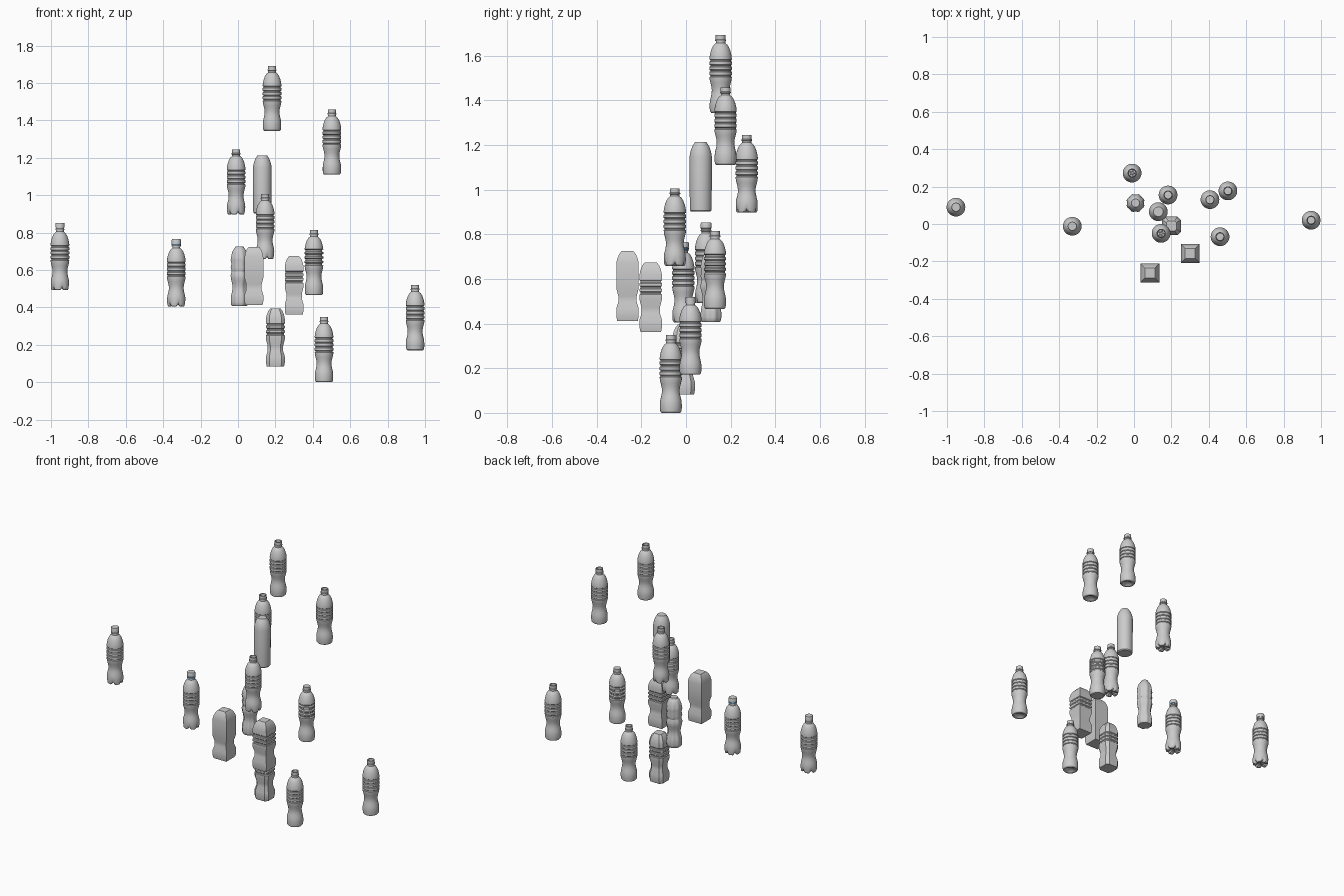
import bpy, bmesh
from math import pi, cos, sin, tan, radians

if "Cube" in bpy.data.objects:
    bpy.data.objects.remove(bpy.data.objects["Cube"])

R = 0.05  # body half width

# cross-sections: lists of unit (x, y) points
def circle(n):
    return [(cos(2*pi*i/n), sin(2*pi*i/n)) for i in range(n)]

def chamfered_square(c):
    k = 1 - c
    return [(1, -k), (1, k), (k, 1), (-k, 1), (-1, k), (-1, -k), (-k, -1), (k, -1)]

SQUARE = [(1, -1), (1, 1), (-1, 1), (-1, -1)]
ROUND = circle(40)

# profile parts: (radius, height)
BASE = [(0.042, 0.0), (0.047, 0.006), (0.049, 0.02)]
FOOT = [(0.049, 0.04), (0.0475, 0.056), (0.043, 0.074), (0.040, 0.09),
        (0.0395, 0.103), (0.0415, 0.118), (0.0455, 0.134), (0.049, 0.148)]
SHOULDER = [(0.05, 0.245), (0.048, 0.26), (0.044, 0.276), (0.038, 0.292), (0.030, 0.305)]


def grooves(z0, count, pitch, depth, width):
    pts = []
    for i in range(count):
        z = z0 + i*pitch
        pts += [(R, z - width), (R - depth, z - width*0.4),
                (R - depth, z + width*0.4), (R, z + width)]
    return pts


def loft(name, section, profile, loc, shape=None, angle=30, cap_top=True):
    """Skin a section along a profile; shape(x, y, z, i) can deform each point."""
    bm = bmesh.new()
    rings = []
    for r, z in profile:
        ring = []
        for i, (x, y) in enumerate(section):
            p = (x*r, y*r, z)
            ring.append(bm.verts.new(shape(*p, i) if shape else p))
        rings.append(ring)
    n = len(section)
    for a, b in zip(rings, rings[1:]):
        for i in range(n):
            j = (i + 1) % n
            bm.faces.new((a[i], a[j], b[j], b[i]))
    bm.faces.new(rings[0][::-1])
    if cap_top:
        bm.faces.new(rings[-1])
    me = bpy.data.meshes.new(name)
    bm.to_mesh(me)
    bm.free()
    ob = bpy.data.objects.new(name, me)
    bpy.context.collection.objects.link(ob)
    ob.location = loc
    bpy.ops.object.select_all(action='DESELECT')
    ob.select_set(True)
    bpy.context.view_layer.objects.active = ob
    bpy.ops.object.shade_smooth_by_angle(angle=radians(angle))
    return ob


def petal_base(x, y, z, i):
    """Raise the gaps between five feet at the bottom of the bottle."""
    if z < 0.03:
        gap = max(0, cos(5*2*pi*i/len(ROUND)))**2
        s = 1 - 0.16*gap*(1 - z/0.03)
        return (x*s, y*s, z + 0.012*gap*(1 - z/0.03))
    return (x, y, z)


def fluted(x, y, z, i):
    """Eight flutes fading out at the top."""
    fade = min(1, max(0, (0.31 - z)/0.04))
    s = 1 - fade*0.09*(0.5 + 0.5*cos(8*2*pi*i/len(ROUND)))
    return (x*s, y*s, z)


NECK = [(0.0225, 0.311), (0.021, 0.313), (0.021, 0.321), (0.0245, 0.322), (0.0245, 0.327),
        (0.022, 0.329), (0.022, 0.348)]


def bottle(name, loc, open_top=True, petals=True, dimple=True, bands=None, neck=NECK):
    """Round bottle with waist, ribs and neck; open ones get an inner wall."""
    bands = bands or grooves(0.165, 4, 0.023, 0.004, 0.005)
    prof = BASE + FOOT + bands + SHOULDER + neck
    if dimple:
        prof = [(0.006, 0.012), (0.02, 0.008), (0.03, 0.001)] + prof
    if open_top:
        inner = [(0.018, neck[-1][1]), (0.018, 0.312)]
        inner += [(r - 0.004, z - 0.002) for r, z in SHOULDER[::-1]]
        inner += [(r - 0.006, z) for r, z in FOOT[::-1]]
        inner += [(0.041, 0.02), (0.02, 0.016), (0.006, 0.018)]
        prof = prof + inner
    return loft(name, ROUND, prof, loc, petal_base if petals else None)


# --- simple bottle bodies without necks ---
loft("plain_round_body", circle(32),
     [(0.043, 0), (0.048, 0.006), (0.049, 0.02), (0.05, 0.245)] + SHOULDER[1:] + [(0.026, 0.312)],
     (0.13, 0.066, 0.901))

box_top = [(0.05, 0.258), (0.046, 0.278), (0.038, 0.298), (0.027, 0.312)]
box_foot = [(0.046, 0), (0.05, 0.02), (0.05, 0.055), (0.041, 0.085), (0.041, 0.11), (0.05, 0.145)]
loft("square_body", SQUARE, box_foot + box_top, (0.085, -0.262, 0.412), angle=20)

box_ribs = grooves(0.175, 3, 0.025, 0.004, 0.007)
loft("ribbed_square_body", SQUARE, box_foot + box_ribs + box_top, (0.30, -0.158, 0.362), angle=20)

loft("chamfered_body", chamfered_square(0.35), box_foot + box_ribs + box_top,
     (0.20, -0.01, 0.083), angle=20)

loft("fluted_body", ROUND,
     BASE + FOOT + [(0.05, 0.165), (0.044, 0.185), (0.05, 0.205), (0.045, 0.225)] + SHOULDER
     + [(0.024, 0.31), (0.022, 0.318)],
     (0.008, 0.112, 0.408), fluted)

# --- full bottles ---
bottle("deep_ribbed_bottle", (0.406, 0.13, 0.466), open_top=False, petals=False, dimple=False,
       bands=grooves(0.165, 4, 0.024, 0.006, 0.008))
bottle("petal_bottle_lower", (0.145, -0.05, 0.658))
bottle("petal_bottle_upper", (-0.01, 0.272, 0.897))
for i, loc in enumerate([(0.46, -0.068, 0.0), (0.947, 0.02, 0.171),
                         (0.502, 0.177, 1.110), (0.182, 0.155, 1.344)]):
    bottle(f"smooth_base_bottle_{i + 1}", loc, petals=False)

# --- capped bottles ---
blue = bpy.data.materials.new("blue")
blue.diffuse_color = (0.1, 0.4, 0.75, 1)
blue.use_nodes = True
blue.node_tree.nodes["Principled BSDF"].inputs["Base Color"].default_value = blue.diffuse_color
CAP = [(0.022, 0.334), (0.0245, 0.335), (0.0245, 0.356), (0.0225, 0.36)]
for side, loc in (("left", (-0.952, 0.09, 0.492)), ("middle", (-0.33, -0.012, 0.405))):
    bottle(f"capped_bottle_{side}", loc, open_top=False)
    loft(f"cap_{side}", ROUND, CAP, loc)
band = loft("cap_band", ROUND, [(0.0225, 0.3275), (0.0245, 0.328), (0.0245, 0.333), (0.0225, 0.3335)],
            (-0.33, -0.012, 0.405))
band.data.materials.append(blue)
